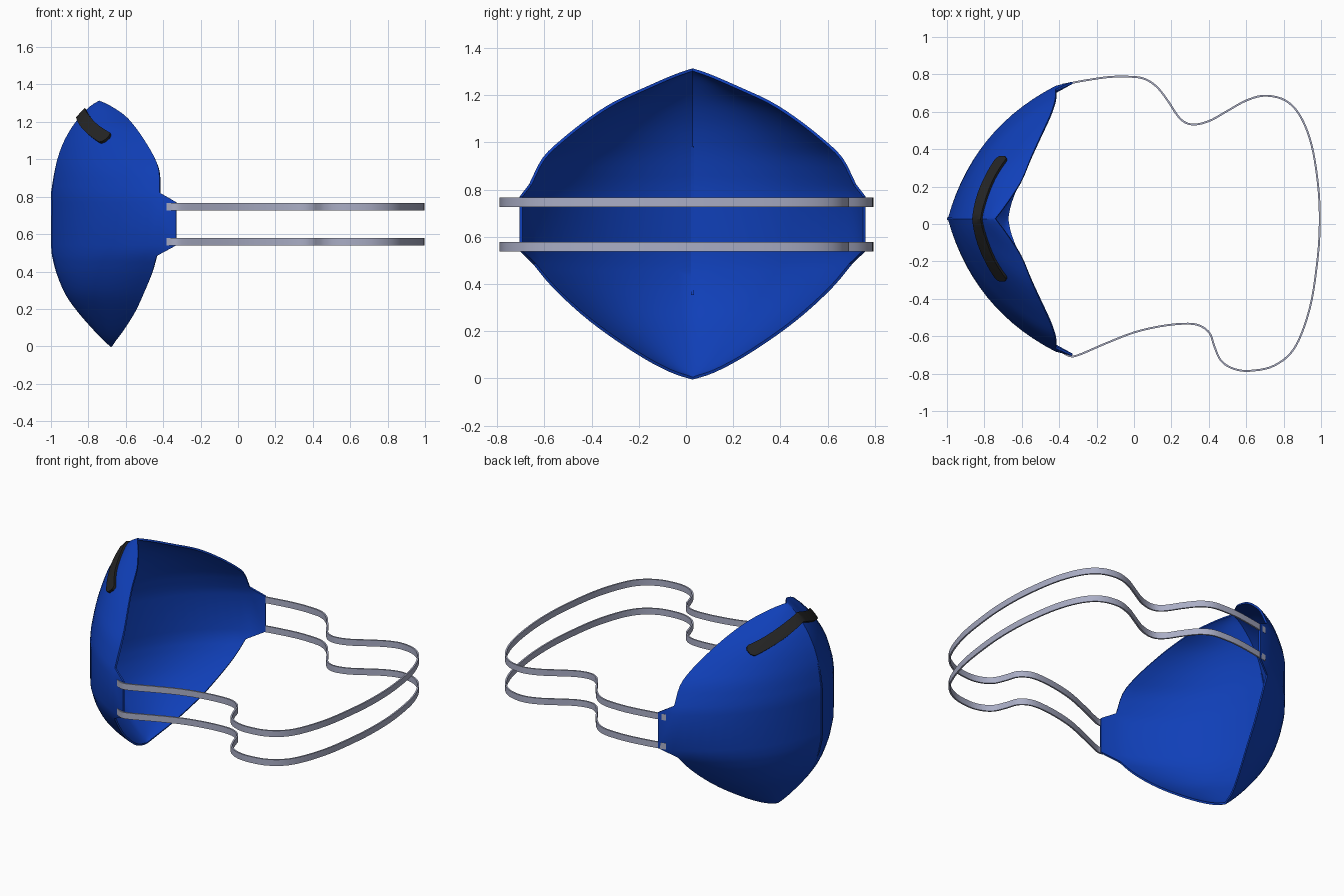
import bpy, bmesh, math
from mathutils import Vector

if "Cube" in bpy.data.objects:
    bpy.data.objects.remove(bpy.data.objects["Cube"])

CY = 0.028  # symmetry plane of the mask
# mask levels: z, centre ridge x, rear rim x, rim half width
UPPER = [(1.308, -.74, -.74, 0), (1.28, -.785, -.68, .08), (1.23, -.835, -.605, .195),
         (1.17, -.882, -.55, .325), (1.10, -.922, -.50, .435), (1.01, -.96, -.447, .55),
         (.93, -.982, -.42, .632), (.82, -1, -.417, .688)]
LOWER = [(.485, -.995, -.433, .67), (.39, -.97, -.46, .59), (.28, -.918, -.505, .473),
         (.185, -.85, -.55, .35), (.09, -.767, -.61, .205), (.03, -.708, -.655, .09),
         (0, -.675, -.675, 0)]


def spline(pts, n=5):
    p = [Vector(q) for q in pts]
    p = [2 * p[0] - p[1]] + p + [2 * p[-1] - p[-2]]
    out = []
    for a, b, c, d in zip(p, p[1:], p[2:], p[3:]):
        for k in range(n):
            t = k / n
            out.append(.5 * (2 * b + (c - a) * t + (2 * a - 5 * b + 4 * c - d) * t * t
                             + (3 * b - a - 3 * c + d) * t ** 3))
    return out + [p[-2]]


LEVELS = ([tuple(v) for v in spline(UPPER, 3)] + [(.77, -1, -.417, .705), (.54, -1, -.417, .70)]
          + [tuple(v) for v in spline(LOWER, 3)])


def material(name, col):
    m = bpy.data.materials.new(name)
    m.diffuse_color = (*col, 1)
    m.use_nodes = True
    m.node_tree.nodes["Principled BSDF"].inputs["Base Color"].default_value = m.diffuse_color
    return m


def finish(name, bm, mat=None, thick=0.01, offset=0, angle=30):
    me = bpy.data.meshes.new(name)
    bmesh.ops.remove_doubles(bm, verts=bm.verts, dist=1e-4)
    bmesh.ops.recalc_face_normals(bm, faces=bm.faces)
    bm.to_mesh(me)
    bm.free()
    ob = bpy.data.objects.new(name, me)
    bpy.context.collection.objects.link(ob)
    if mat:
        me.materials.append(mat)
    s = ob.modifiers.new("thickness", 'SOLIDIFY')
    s.thickness, s.offset = thick, offset
    bpy.context.view_layer.objects.active = ob
    ob.select_set(True)
    bpy.ops.object.modifier_apply(modifier=s.name)
    bpy.ops.object.shade_smooth_by_angle(angle=math.radians(angle))
    ob.select_set(False)
    return ob


def grid(bm, rows):
    vs = [[bm.verts.new(p) for p in r] for r in rows]
    for a, b in zip(vs, vs[1:]):
        for i in range(len(a) - 1):
            bm.faces.new((a[i], a[i + 1], b[i + 1], b[i]))


def level(z):
    for a, b in zip(LEVELS, LEVELS[1:]):
        if b[0] <= z <= a[0]:
            f = (a[0] - z) / (a[0] - b[0])
            return [p + (q - p) * f for p, q in zip(a, b)]
    return LEVELS[0] if z > 1 else LEVELS[-1]


def surf(z, t):
    """Bowed side from ridge (t=0) to rim (t=+-1)."""
    _, rx, ex, h = level(z)
    side, t = (1 if t >= 0 else -1), abs(t)
    # slightly blunted nose at mid height, fuller bow towards the chin
    rx += .012 * max(0, 1 - (abs(z - .67) / .4) ** 2)
    b = .22 + .06 * max(0, min(1, (.55 - z) / .25))
    dx = ex - rx
    cx, cy = rx + dx / 2 - b * h, h / 2 + b * dx
    x = (1 - t) ** 2 * rx + 2 * t * (1 - t) * cx + t * t * ex
    y = 2 * t * (1 - t) * cy + t * t * h
    return Vector((x, CY + side * y, z))


blue = material("blue_fabric", (0.005, 0.05, 0.48))
black = material("black_clip", (0.018, 0.018, 0.018))
grey = material("grey_elastic", (0.40, 0.42, 0.56))

# folded mask shell with strap tabs on both sides
bm = bmesh.new()
N = 14
grid(bm, [[surf(l[0], i / N) for i in range(-N, N + 1)] for l in LEVELS])
for s in (-1, 1):
    o = [bm.verts.new(surf(z, s)) for z in (.82, .77, .54, .485)]
    t = [bm.verts.new((-.33, CY + s * .727, z)) for z in (.77, .54)]
    bm.faces.new((o[0], o[1], t[0]))
    bm.faces.new((o[1], o[2], t[1], t[0]))
    bm.faces.new((o[2], o[3], t[1]))
finish("mask_shell", bm, blue, 0.012, 0)

# thin seam lip along the front fold
bm = bmesh.new()
lip = [l for l in LEVELS if .33 < l[0] < 1.0]
grid(bm, [[(l[1] + .02, CY, l[0]), (l[1], CY, l[0])] for l in lip])
finish("front_seam", bm, blue, 0.012, 0)


# nose clip: strip lying on the upper mask surface, rounded ends
def clip_point(y, z):
    lo, hi = 0, 1
    for _ in range(25):
        m = (lo + hi) / 2
        if abs(surf(z, m).y - CY) < abs(y):
            lo = m
        else:
            hi = m
    return surf(z, lo if y >= 0 else -lo)


bm = bmesh.new()
rows = []
L = .325
for i in range(-20, 21):
    y = L * math.sin(i / 20 * math.pi / 2)
    d = max(0, (abs(y) - (L - .02)) / .02)
    w = .025 * math.sqrt(max(.2, 1 - d * d))
    zc = 1.235 - .137 * abs(y) / L
    shift = Vector((-.007, (y / L) * .006, .008))
    rows.append([clip_point(y, zc + w * k) + shift for k in (-1, 0, 1)])
grid(bm, rows)
finish("nose_clip", bm, black, 0.018, 0, 40)

# two elastic straps following one looping path
PATH = [(-.38, -.688), (-.34, -.707), (-.29, -.698), (-.15, -.638), (0, -.58), (.14, -.547),
        (.27, -.533), (.35, -.543), (.405, -.585), (.43, -.655), (.465, -.73), (.53, -.773),
        (.62, -.785), (.75, -.757), (.86, -.66), (.94, -.45), (.98, -.2), (.993, 0),
        (.985, .2), (.95, .42), (.89, .575), (.81, .66), (.70, .686), (.60, .66), (.50, .605),
        (.40, .55), (.31, .532), (.245, .565), (.18, .66), (.12, .735), (.05, .778),
        (-.04, .788), (-.14, .785), (-.27, .766), (-.38, .745)]
curve = spline(PATH)
for name, z in (("upper_strap", .746), ("lower_strap", .558)):
    bm = bmesh.new()
    grid(bm, [[(v.x, v.y, z - .02), (v.x, v.y, z + .02)] for v in curve])
    finish(name, bm, grey, 0.01, 0)
